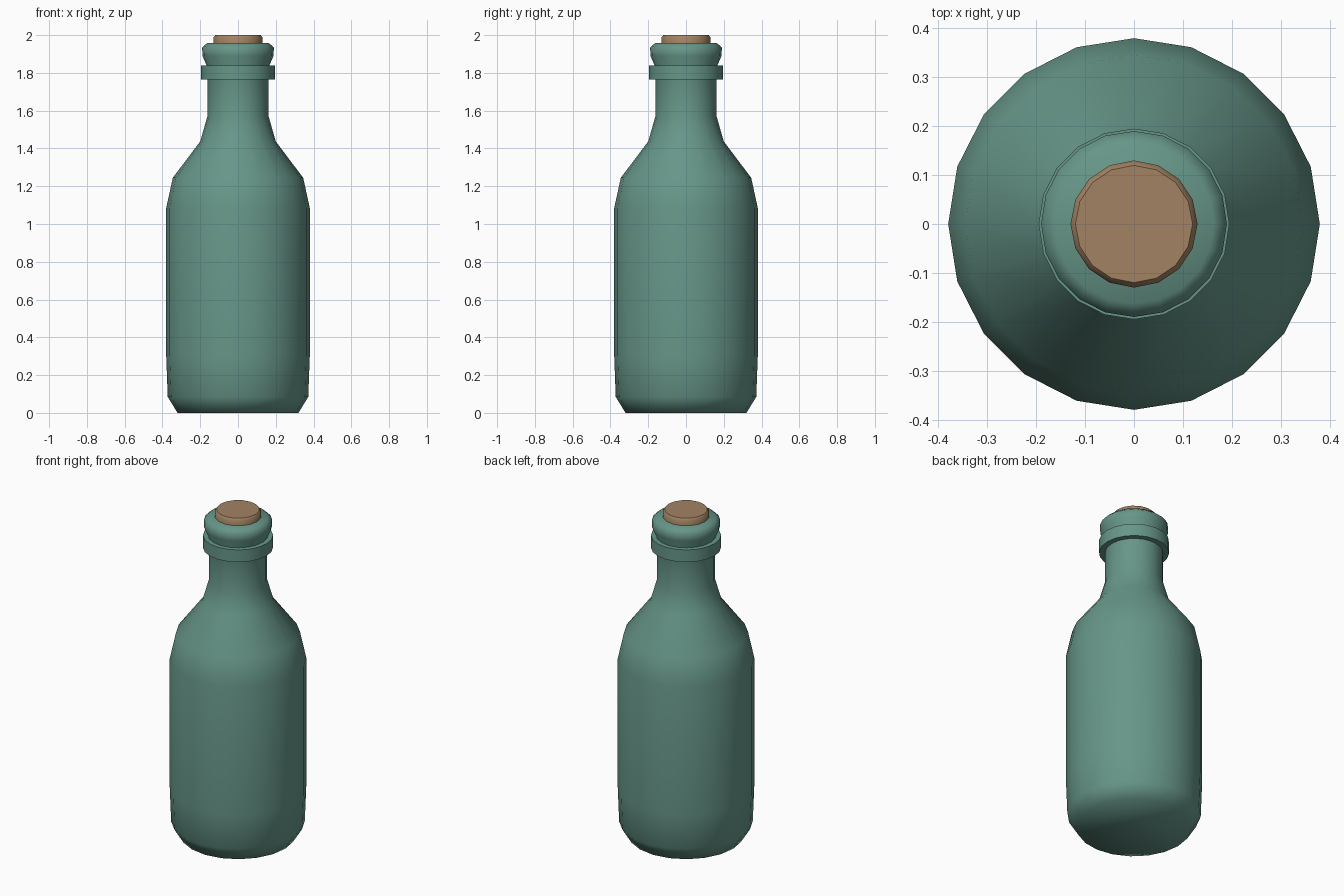
import bpy, bmesh, math

if "Cube" in bpy.data.objects:
    bpy.data.objects.remove(bpy.data.objects["Cube"])


def material(name, rgb):
    m = bpy.data.materials.new(name)
    m.diffuse_color = (*rgb, 1.0)
    m.use_nodes = True
    m.node_tree.nodes["Principled BSDF"].inputs["Base Color"].default_value = m.diffuse_color
    return m


def lathe(name, profile, sides, mat, angle=None):
    """Revolve (radius, height) points around z, capping both ends."""
    bm = bmesh.new()
    rings = [[bm.verts.new((r * math.cos(2 * math.pi * i / sides),
                            r * math.sin(2 * math.pi * i / sides), z))
              for i in range(sides)] for r, z in profile]
    for a, b in zip(rings, rings[1:]):
        for i in range(sides):
            j = (i + 1) % sides
            bm.faces.new((a[i], a[j], b[j], b[i]))
    bm.faces.new(rings[0][::-1])
    bm.faces.new(rings[-1])
    me = bpy.data.meshes.new(name)
    bm.to_mesh(me)
    bm.free()
    me.materials.append(mat)
    ob = bpy.data.objects.new(name, me)
    bpy.context.collection.objects.link(ob)
    bpy.ops.object.select_all(action='DESELECT')
    ob.select_set(True)
    bpy.context.view_layer.objects.active = ob
    if angle is None:
        bpy.ops.object.shade_smooth()
    else:
        bpy.ops.object.shade_smooth_by_angle(angle=math.radians(angle))
    return ob


glass = material("green_glass", (0.135, 0.305, 0.25))
cork = material("cork", (0.36, 0.225, 0.125))

# Bottle: base, body, shoulder, neck and rolled lip
lathe("bottle", [(0.32, 0), (0.372, 0.085), (0.38, 0.3), (0.38, 1.085),
                 (0.345, 1.245), (0.2, 1.437), (0.162, 1.57), (0.162, 1.83),
                 (0.188, 1.89), (0.19, 1.935), (0.163, 1.958)], 20, glass)

# Collar ring below the lip
lathe("neck_ring", [(0.195, 1.765), (0.195, 1.84)], 20, glass, 30)

# Cork stopper with a softened rim
lathe("stopper", [(0.12, 1.9), (0.13, 1.92), (0.13, 1.988), (0.12, 2.0)], 16, cork, 50)
